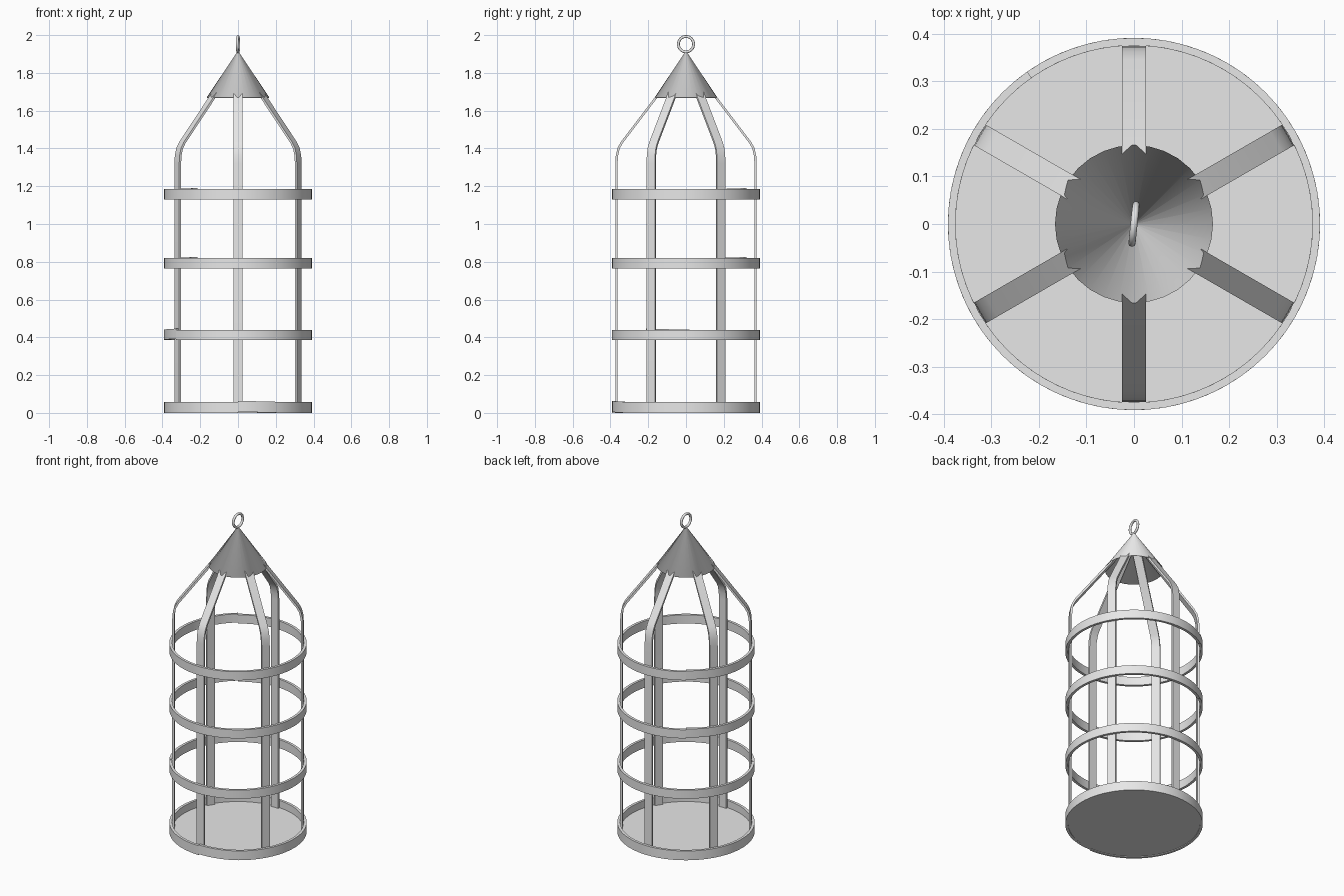
import bpy, bmesh, math
from mathutils import Matrix, Vector

if "Cube" in bpy.data.objects:
    bpy.data.objects.remove(bpy.data.objects["Cube"], do_unlink=True)

metal = bpy.data.materials.new("grey metal")
grey = (0.8, 0.8, 0.8, 1)
metal.use_nodes = True
metal.diffuse_color = grey
metal.node_tree.nodes["Principled BSDF"].inputs["Base Color"].default_value = grey


def finish(bm, name, smooth=True):
    """Turn a bmesh into a named, shaded object."""
    bmesh.ops.recalc_face_normals(bm, faces=bm.faces)
    mesh = bpy.data.meshes.new(name)
    bm.to_mesh(mesh)
    bm.free()
    mesh.materials.append(metal)
    obj = bpy.data.objects.new(name, mesh)
    bpy.context.collection.objects.link(obj)
    if smooth:
        bpy.ops.object.select_all(action='DESELECT')
        obj.select_set(True)
        bpy.context.view_layer.objects.active = obj
        bpy.ops.object.shade_smooth_by_angle(angle=math.radians(35))
    return obj


def sweep(bm, sections):
    """Skin a row of four-cornered sections and cap both ends."""
    loops = [[bm.verts.new(p) for p in s] for s in sections]
    for a, b in zip(loops, loops[1:]):
        for i in range(4):
            j = (i + 1) % 4
            bm.faces.new((a[i], a[j], b[j], b[i]))
    bm.faces.new(loops[0])
    bm.faces.new(loops[-1][::-1])


# Hoops: bent flat bars whose last stretch lifts slightly at the seam
def hoop(name, z, height, seam, turn, inner=0.375, outer=0.391, steps=72):
    bm = bmesh.new()
    sections = []
    for i in range(steps + 1):
        t = i / steps
        a = math.radians(seam) + turn * t * math.tau
        lift = 0.006 * max(0, (t - 0.9) / 0.1)
        c, s = math.cos(a), math.sin(a)
        sections.append([(r * c, r * s, z + lift + h) for r, h in
                         ((inner, 0), (outer, 0), (outer, height), (inner, height))])
    sweep(bm, sections)
    finish(bm, name)


hoop("base_hoop", 0.0, 0.058, 270, -1)
hoop("lower_hoop", 0.386, 0.054, 213, 1)
hoop("middle_hoop", 0.765, 0.054, 125, -1)
hoop("upper_hoop", 1.13, 0.054, 125, -1)

# Floor plate
bm = bmesh.new()
bmesh.ops.create_cone(bm, cap_ends=True, segments=72, radius1=0.378, radius2=0.378,
                      depth=0.008, matrix=Matrix.Translation((0, 0, 0.008)))
finish(bm, "floor")

# Upright straps: straight bars that bend in and meet under the cap
path = [Vector(p) for p in ((0.368, 0.01), (0.368, 1.32), (0.366, 1.36),
                            (0.357, 1.4), (0.341, 1.43), (0.158, 1.67), (0.026, 1.845))]
for n in range(6):
    bm = bmesh.new()
    sections = []
    for i, p in enumerate(path):
        along = (path[min(i + 1, len(path) - 1)] - path[max(i - 1, 0)]).normalized()
        side = Vector((along.y, -along.x)) * 0.006
        o, q = p + side, p - side
        sections.append([(o.x, -0.025, o.y), (o.x, 0.025, o.y),
                         (q.x, 0.025, q.y), (q.x, -0.025, q.y)])
    sweep(bm, sections)
    bm.transform(Matrix.Rotation(math.radians(30 + 60 * n), 4, 'Z'))
    finish(bm, f"strap_{n + 1}")

# Hollow conical cap
bm = bmesh.new()
bmesh.ops.create_cone(bm, cap_ends=False, segments=32, radius1=0.166, radius2=0.001,
                      depth=0.245, matrix=Matrix.Translation((0, 0, 1.7925)))
cap = finish(bm, "cone_cap")
shell = cap.modifiers.new("thickness", 'SOLIDIFY')
shell.thickness = 0.003

# Hanging ring
bpy.ops.mesh.primitive_torus_add(
    major_segments=40, minor_segments=12, major_radius=0.0405, minor_radius=0.0075,
    location=(0, 0, 1.952), rotation=(0, math.radians(90), math.radians(-6)))
ring = bpy.context.object
ring.name = "hanging_ring"
ring.data.materials.append(metal)
bpy.ops.object.shade_smooth()
